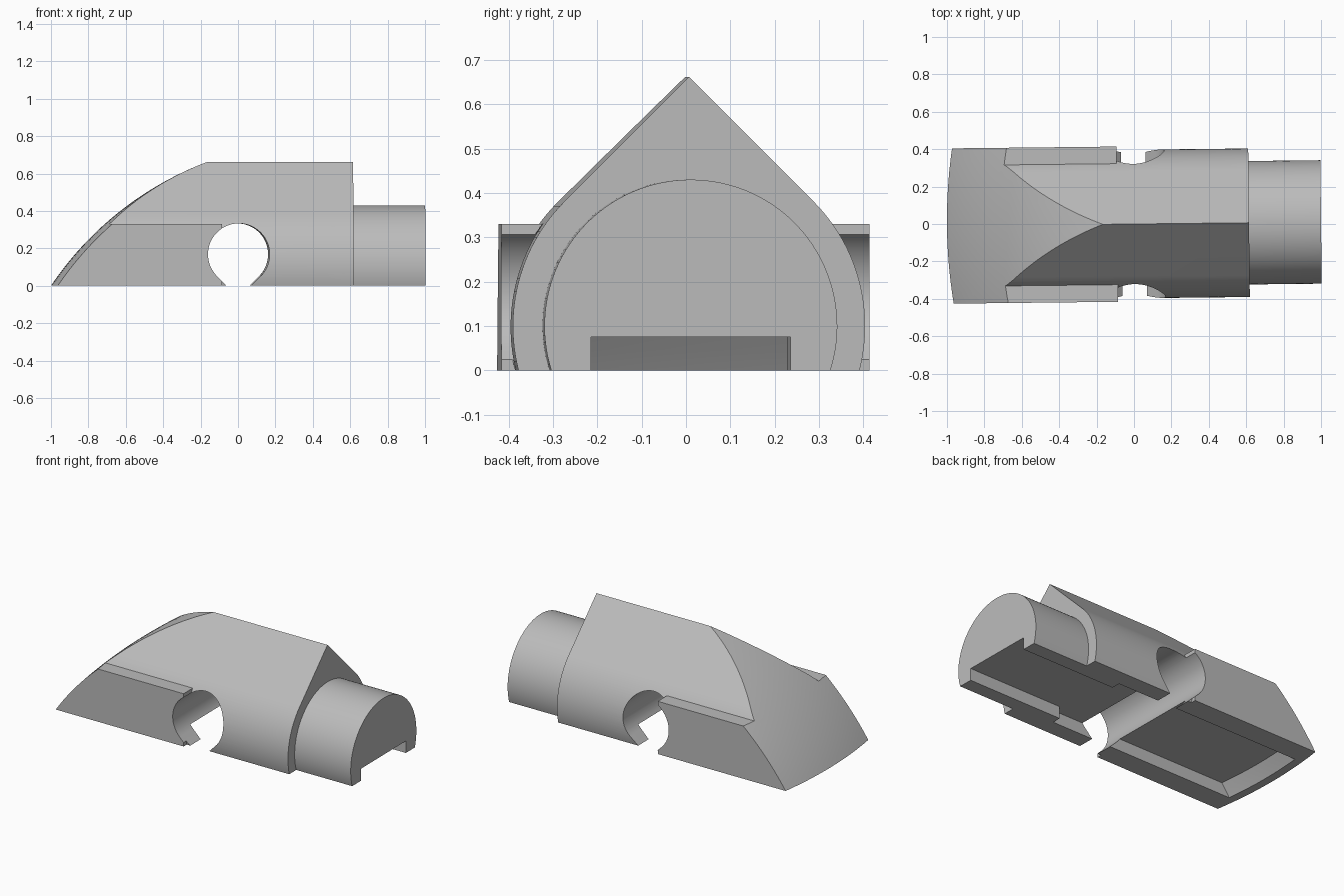
import bpy, bmesh
from math import sin, cos, pi, asin, sqrt, radians
from mathutils import Matrix, Vector

cube = bpy.data.objects.get("Cube")
if cube:
    bpy.data.objects.remove(cube, do_unlink=True)

grey = bpy.data.materials.new("plain_grey")
grey.use_nodes = True
grey.diffuse_color = (0.5, 0.5, 0.5, 1)
grey.node_tree.nodes["Principled BSDF"].inputs["Base Color"].default_value = (0.5, 0.5, 0.5, 1)


def finish(name, bm):
    bmesh.ops.remove_doubles(bm, verts=bm.verts, dist=1e-5)
    bmesh.ops.recalc_face_normals(bm, faces=bm.faces)
    mesh = bpy.data.meshes.new(name)
    bm.to_mesh(mesh)
    bm.free()
    mesh.materials.append(grey)
    ob = bpy.data.objects.new(name, mesh)
    bpy.context.collection.objects.link(ob)
    return ob


def prism(name, outline, axis, start, end):
    """Extrude an outline of (across, z) points along x or y."""
    bm = bmesh.new()
    place = (lambda a, z: (start, a, z)) if axis == "x" else (lambda a, z: (a, start, z))
    face = bm.faces.new([bm.verts.new(place(a, z)) for a, z in outline])
    ext = bmesh.ops.extrude_face_region(bm, geom=[face])
    move = Vector((end - start, 0, 0)) if axis == "x" else Vector((0, end - start, 0))
    bmesh.ops.translate(bm, vec=move, verts=[g for g in ext["geom"] if isinstance(g, bmesh.types.BMVert)])
    return finish(name, bm)


def rect(half, low, high):
    return [(-half, low), (half, low), (half, high), (-half, high)]


def arc(radius, cz, a0, a1, steps):
    angles = [a0 + (a1 - a0) * i / steps for i in range(steps + 1)]
    return [(radius * cos(a), cz + radius * sin(a)) for a in angles]


def nose_solid(name, inset, low):
    """Large lathed solid whose outer wall is the curved nose surface."""
    axis_x, top, rows = 1.75, 0.72, 28
    bm = bmesh.new()
    pts = [(axis_x, low)]
    for i in range(rows + 1):
        z = low + (top - low) * i / rows
        pts.append((0.457 - sqrt(1.756 ** 2 - (z + 0.98) ** 2) + inset, z))
    pts.append((axis_x, top))
    verts = [bm.verts.new((x, 0, z)) for x, z in pts]
    edges = [bm.edges.new(pair) for pair in zip(verts, verts[1:])]
    bmesh.ops.spin(bm, geom=verts + edges, cent=(axis_x, 0, 0), axis=(0, 0, 1),
                   angle=2 * pi, steps=240)
    return finish(name, bm)


def combine(ob, other, operation):
    mod = ob.modifiers.new("join", "BOOLEAN")
    mod.operation, mod.solver, mod.object = operation, "EXACT", other
    bpy.context.view_layer.update()
    result = bpy.data.meshes.new_from_object(ob.evaluated_get(bpy.context.evaluated_depsgraph_get()))
    ob.modifiers.clear()
    ob.data = result
    bpy.data.objects.remove(other, do_unlink=True)


# Main body: teardrop section with a pointed ridge
R, CZ, LOW = 0.397, 0.1, -0.05
dip = asin((CZ - LOW) / R)
section = arc(R, CZ, -dip, pi / 4, 32) + [(0, CZ + R * sqrt(2))] + arc(R, CZ, pi * 3 / 4, pi + dip, 32)
body = prism("body", section, "x", -1.1, 0.615)

# Flat side cheeks and round end plug
combine(body, prism("side_cheeks", rect(0.415, LOW, 0.33), "x", -1.1, -0.09), "UNION")
PLUG_R = 0.33
dip = asin((CZ - LOW) / PLUG_R)
combine(body, prism("end_plug", arc(PLUG_R, CZ, -dip, pi + dip, 80), "x", 0.5, 1.0), "UNION")

# Curved nose and flat underside
combine(body, nose_solid("nose_shape", 0, 0), "INTERSECT")

# Cross hole, round above with straight flanks opening downward
HR, HZ = 0.165, 0.168
hole = arc(HR, HZ, -pi / 4, pi * 5 / 4, 72) + [(0, HZ - HR * sqrt(2))]
combine(body, prism("cross_hole", hole, "y", -0.6, 0.6), "DIFFERENCE")

# Underside pocket following the nose, and the narrower slot through the plug
pocket = prism("pocket", rect(0.28, -0.04, 0.075), "x", -1.1, 0.35)
combine(pocket, nose_solid("pocket_end", 0.05, -0.1), "INTERSECT")
combine(body, pocket, "DIFFERENCE")
combine(body, prism("plug_slot", rect(0.225, -0.04, 0.075), "x", 0.3, 1.1), "DIFFERENCE")

# Slight turn about the vertical, then shading
body.data.transform(Matrix.Rotation(0.011, 4, "Z"))
body.data.materials.clear()
body.data.materials.append(grey)
for p in body.data.polygons:
    p.material_index = 0
bpy.ops.object.select_all(action="DESELECT")
body.select_set(True)
bpy.context.view_layer.objects.active = body
bpy.ops.object.shade_smooth_by_angle(angle=radians(20))
